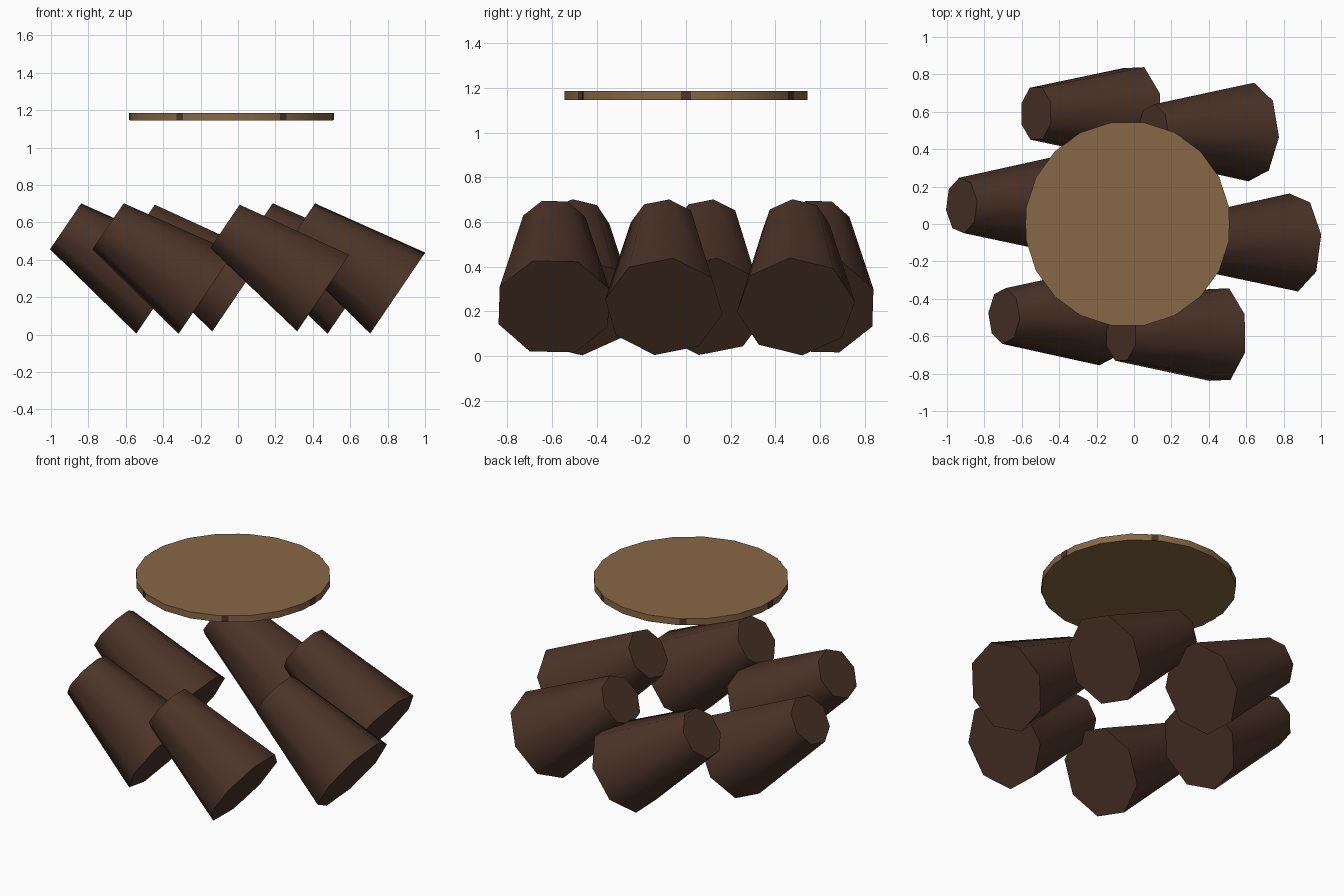
import bpy, bmesh
from math import radians, cos, sin
from mathutils import Matrix, Vector

cube = bpy.data.objects.get("Cube")
if cube:
    bpy.data.objects.remove(cube, do_unlink=True)


def make_material(name, rgb):
    mat = bpy.data.materials.new(name)
    mat.use_nodes = True
    mat.diffuse_color = (*rgb, 1)
    mat.node_tree.nodes["Principled BSDF"].inputs["Base Color"].default_value = (*rgb, 1)
    return mat


dark_wood = make_material("dark_wood", (0.072, 0.034, 0.021))
light_wood = make_material("light_wood", (0.242, 0.136, 0.060))


def finish(name, bm, matrix, mat):
    mesh = bpy.data.meshes.new(name)
    bm.to_mesh(mesh)
    bm.free()
    mesh.materials.append(mat)
    obj = bpy.data.objects.new(name, mesh)
    obj.matrix_world = matrix
    bpy.context.collection.objects.link(obj)
    return obj


def cone(name, sides, r1, r2, depth, matrix, mat):
    bm = bmesh.new()
    bmesh.ops.create_cone(bm, cap_ends=True, segments=sides, radius1=r1, radius2=r2, depth=depth)
    obj = finish(name, bm, matrix, mat)
    bpy.ops.object.select_all(action='DESELECT')
    obj.select_set(True)
    bpy.context.view_layer.objects.active = obj
    bpy.ops.object.shade_smooth_by_angle(angle=radians(50))
    return obj


CENTRE_X = -0.034

# Six tapered logs in a ring, all leaning the same way, each rolled by its ring angle
tilt = radians(34.2)
lean = Matrix((Vector((0, 1, 0)),
               Vector((sin(tilt), 0, cos(tilt))),
               Vector((cos(tilt), 0, -sin(tilt))))).transposed().to_4x4()
for i in range(6):
    a = radians(60 * i - 9)
    place = Matrix.Translation((CENTRE_X + 0.633 * cos(a), 0.633 * sin(a), 0.40))
    cone(f"log_{i + 1}", 8, 0.15, 0.265, 0.635, place @ lean @ Matrix.Rotation(a, 4, 'Z'), dark_wood)

# Round top floating above the ring
top_place = Matrix.Translation((CENTRE_X, 0, 1.165))
cone("round_top", 20, 0.55, 0.55, 0.04, top_place @ Matrix.Rotation(radians(9), 4, 'Z'), light_wood)

# Small dark plates set in the rim
for i in range(6):
    bm = bmesh.new()
    bmesh.ops.create_cube(bm, size=1, matrix=Matrix.Diagonal((0.008, 0.046, 0.038, 1)))
    turn = Matrix.Rotation(radians(60 * i), 4, 'Z')
    finish(f"rim_plate_{i + 1}", bm, top_place @ turn @ Matrix.Translation((0.544, 0, 0)), dark_wood)
